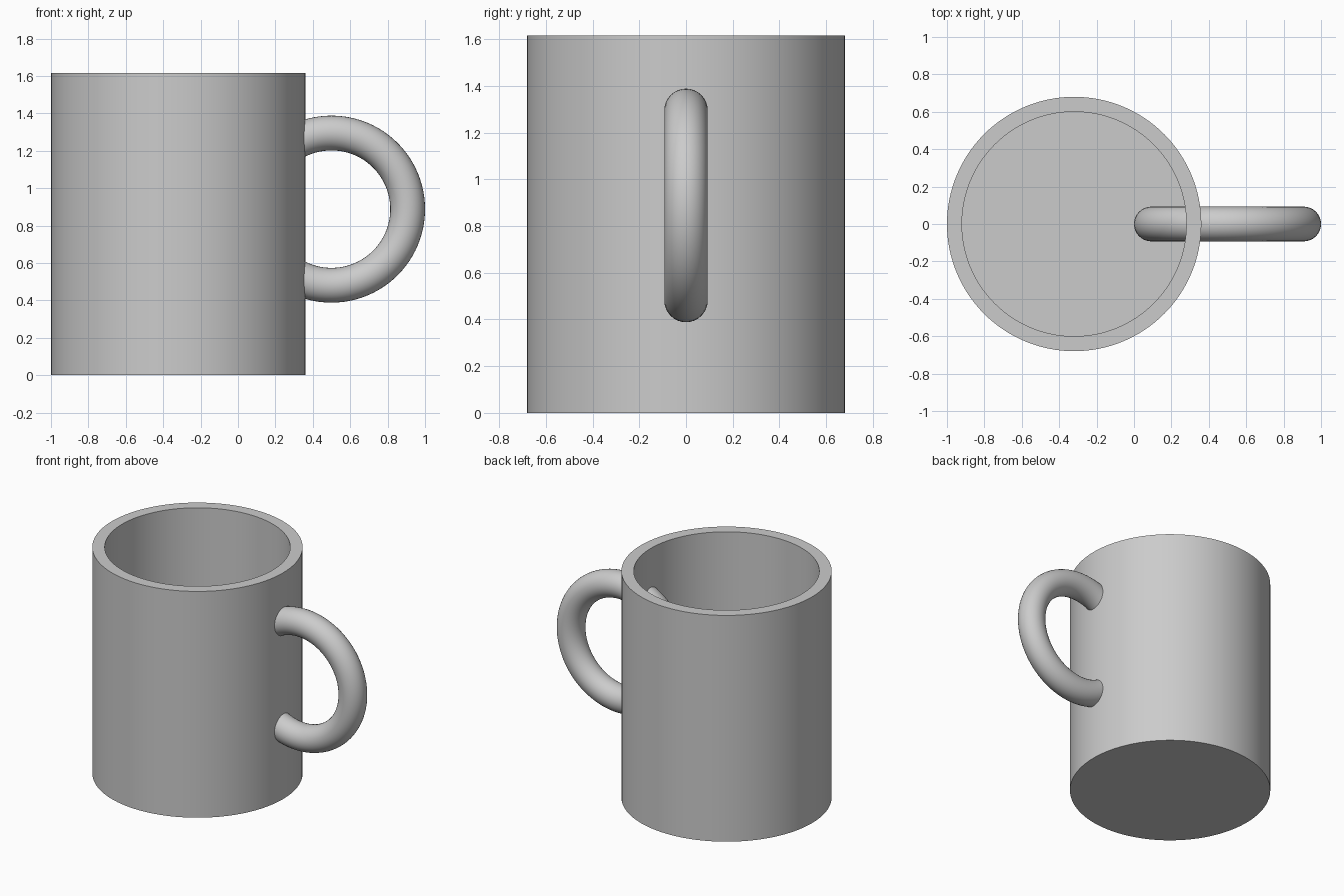
import bpy
import bmesh
import math
from mathutils import Matrix

old = bpy.data.objects.get("Cube")
if old:
    bpy.data.objects.remove(old, do_unlink=True)

# Single plain grey
grey = bpy.data.materials.new("light_grey")
grey.use_nodes = True
colour = (0.6, 0.6, 0.6, 1)
grey.diffuse_color = colour
grey.node_tree.nodes["Principled BSDF"].inputs["Base Color"].default_value = colour

CENTRE_X = -0.32
RADIUS, HEIGHT, WALL = 0.68, 1.615, 0.08


def finish(obj, name):
    obj.name = obj.data.name = name
    obj.data.materials.append(grey)
    bpy.ops.object.select_all(action='DESELECT')
    obj.select_set(True)
    bpy.context.view_layer.objects.active = obj
    bpy.ops.object.shade_smooth_by_angle(angle=math.radians(35))


# Hollow cup: a cylinder whose top is inset and pushed down to the floor
bm = bmesh.new()
bmesh.ops.create_cone(bm, cap_ends=True, segments=128, radius1=RADIUS,
                      radius2=RADIUS, depth=HEIGHT,
                      matrix=Matrix.Translation((CENTRE_X, 0, HEIGHT / 2)))
bm.normal_update()
top = max(bm.faces, key=lambda f: f.normal.z)
bmesh.ops.inset_region(bm, faces=[top], thickness=WALL, use_even_offset=True)
floor = bmesh.ops.extrude_face_region(bm, geom=[top])
bmesh.ops.delete(bm, geom=[top], context='FACES_ONLY')
bmesh.ops.translate(bm, vec=(0, 0, WALL - HEIGHT),
                    verts=[v for v in floor["geom"] if isinstance(v, bmesh.types.BMVert)])
bmesh.ops.recalc_face_normals(bm, faces=bm.faces)
mesh = bpy.data.meshes.new("cup")
bm.to_mesh(mesh)
bm.free()
cup = bpy.data.objects.new("cup", mesh)
bpy.context.collection.objects.link(cup)
finish(cup, "cup")

# Ring handle running through the wall into the cup
bpy.ops.mesh.primitive_torus_add(major_radius=0.407, minor_radius=0.093,
                                 major_segments=96, minor_segments=32,
                                 location=(0.5, 0, 0.888),
                                 rotation=(math.pi / 2, 0, 0))
finish(bpy.context.object, "handle")
